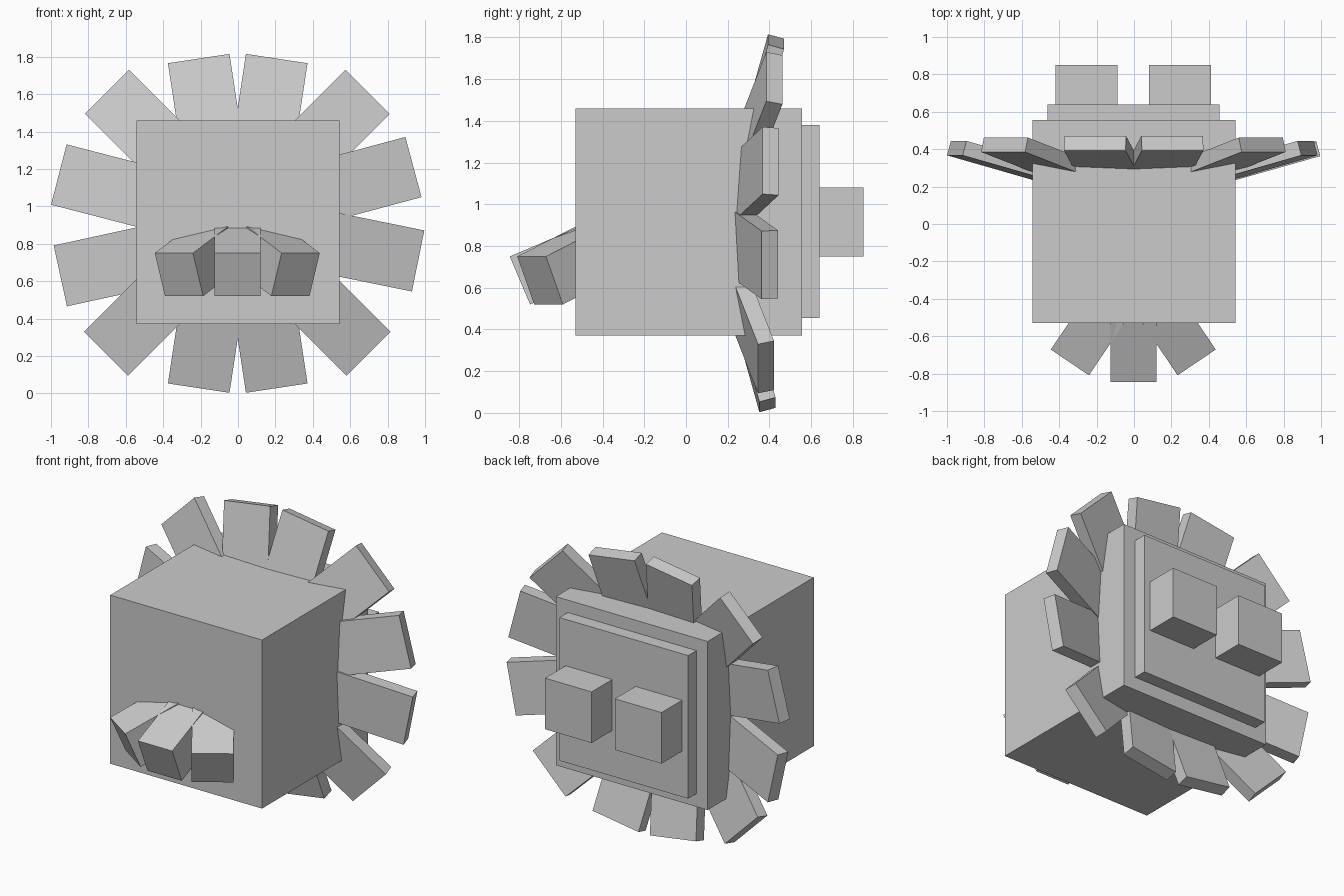
import bpy
from math import sin, cos, radians
from mathutils import Vector, Matrix

cube = bpy.data.objects.get("Cube")
if cube:
    bpy.data.objects.remove(cube, do_unlink=True)

grey = bpy.data.materials.new("plain_grey")
grey.use_nodes = True
tone = (0.6, 0.6, 0.6, 1)
grey.diffuse_color = tone
grey.node_tree.nodes["Principled BSDF"].inputs["Base Color"].default_value = tone


def finish(name):
    obj = bpy.context.object
    obj.name = name
    obj.data.materials.append(grey)
    return obj


def block(name, low, high):
    """Upright box between two corners."""
    a, b = Vector(low), Vector(high)
    bpy.ops.mesh.primitive_cube_add(size=1, location=(a + b) / 2)
    obj = finish(name)
    obj.scale = b - a
    return obj


def slab(name, edge, out, depth, length, width, thick):
    """Tilted box: edge is the middle of its outer edge, out and depth its axes."""
    bpy.ops.mesh.primitive_cube_add(size=1)
    obj = finish(name)
    side = out.cross(depth)
    centre = Vector(edge) - out * length / 2 + depth * thick / 2
    turn = Matrix((side, out, depth)).transposed().to_4x4()
    size = Matrix.Diagonal((width, length, thick, 1))
    obj.matrix_world = Matrix.Translation(centre) @ turn @ size
    return obj


# Main body, back plate and the two blocks on it
block("body", (-0.543, -0.53, 0.37), (0.543, 0.555, 1.46))
block("back_plate", (-0.463, 0.55, 0.455), (0.457, 0.64, 1.38))
block("back_block_left", (0.08, 0.63, 0.75), (0.413, 0.85, 1.08))
block("back_block_right", (-0.42, 0.63, 0.75), (-0.087, 0.85, 1.08))

# Ring of petals leaning backwards: angle, then outer edge x, y, z
petals = [
    (81.4, 0.207, 0.393, 1.79), (98.6, -0.21, 0.393, 1.79),
    (45, 0.693, 0.385, 1.612), (135, -0.7, 0.385, 1.612),
    (15, 0.938, 0.367, 1.21), (165.5, -0.958, 0.367, 1.17),
    (-11.5, 0.963, 0.363, 0.708), (192.3, -0.95, 0.363, 0.628),
    (-45, 0.698, 0.345, 0.212), (225, -0.706, 0.345, 0.212),
    (-81.4, 0.207, 0.352, 0.028), (261.4, -0.21, 0.352, 0.028),
]
lean = radians(15.5)
for i, (angle, *edge) in enumerate(petals):
    a = radians(angle)
    out = Vector((cos(a) * cos(lean), sin(lean), sin(a) * cos(lean)))
    back = Vector((-cos(a) * sin(lean), cos(lean), -sin(a) * sin(lean)))
    slab(f"petal_{i + 1}", edge, out, back, 0.6, 0.333, 0.08)

# Three drooping toes fanned out at the front
droop = radians(23)
for name, angle, x, y in (("middle", 0, -0.002, -0.845),
                          ("left", 34, 0.335, -0.74),
                          ("right", -34, -0.343, -0.74)):
    b = radians(angle)
    out = Vector((sin(b) * cos(droop), -cos(b) * cos(droop), -sin(droop)))
    down = Vector((-sin(b) * sin(droop), cos(b) * sin(droop), -cos(droop)))
    slab(f"toe_{name}", (x, y, 0.75), out, down, 0.5, 0.246, 0.25)
